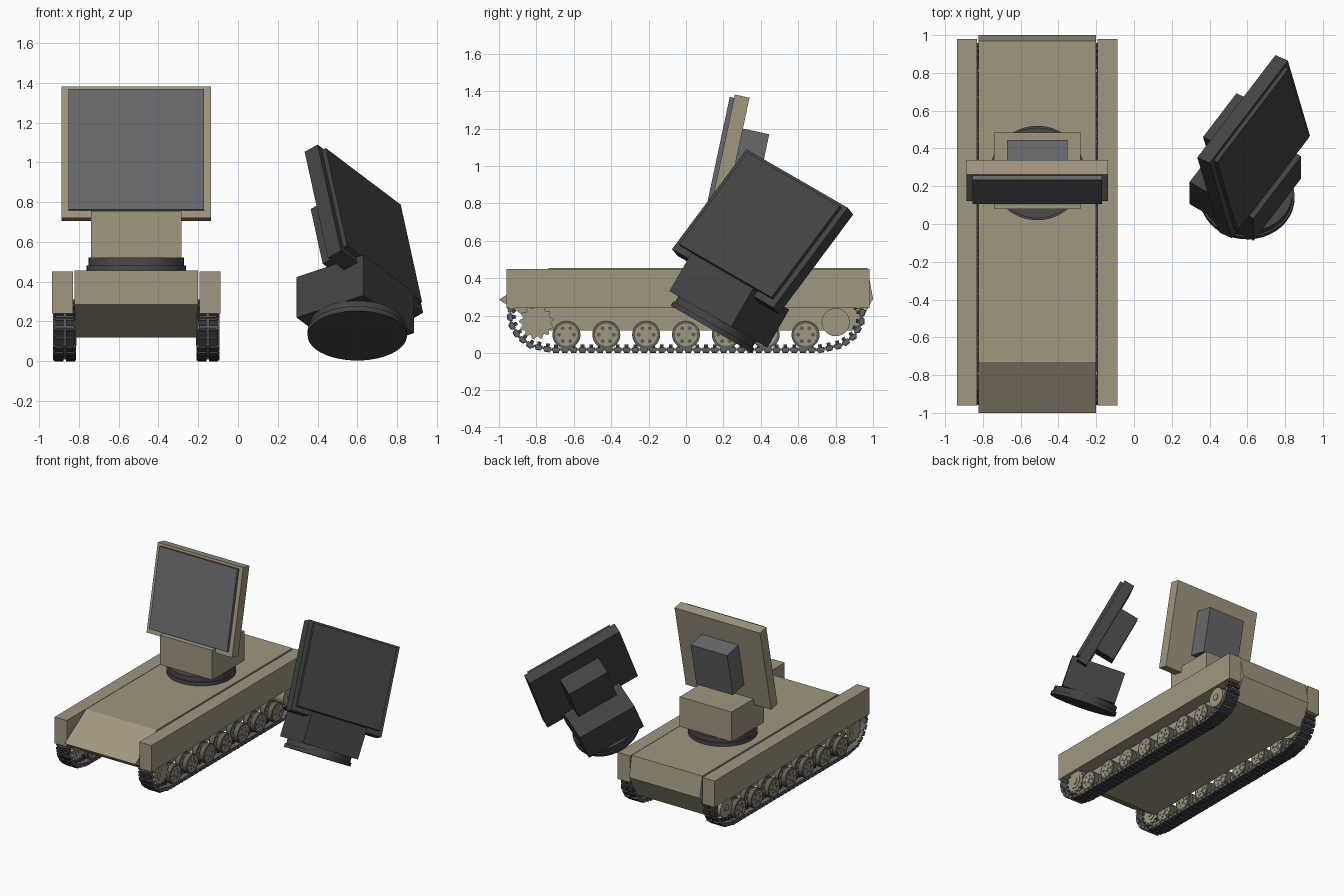
import bpy, bmesh, math
from mathutils import Matrix, Vector

old = bpy.data.objects.get("Cube")
if old:
    bpy.data.objects.remove(old, do_unlink=True)


def material(name, r, g, b):
    m = bpy.data.materials.new(name)
    m.use_nodes = True
    m.diffuse_color = (r, g, b, 1)
    m.node_tree.nodes["Principled BSDF"].inputs["Base Color"].default_value = (r, g, b, 1)
    return m


TAN = material("tan paint", .35, .31, .215)
SCREEN = material("screen grey", .14, .14, .15)
RING = material("ring grey", .07, .07, .077)
CHAR = material("charred metal", .055, .055, .055)
TYRE = material("dark olive rubber", .12, .115, .09)
PAD = material("track pad", .04, .042, .048)
STEEL = material("track steel", .13, .13, .14)

I = Matrix.Identity(4)
CX = -.512  # vehicle centre line


def finish(name, bm, mats, smooth=False):
    bmesh.ops.recalc_face_normals(bm, faces=bm.faces)
    me = bpy.data.meshes.new(name)
    bm.to_mesh(me)
    bm.free()
    for m in mats:
        me.materials.append(m)
    ob = bpy.data.objects.new(name, me)
    bpy.context.collection.objects.link(ob)
    if smooth:
        bpy.ops.object.select_all(action='DESELECT')
        ob.select_set(True)
        bpy.context.view_layer.objects.active = ob
        bpy.ops.object.shade_smooth_by_angle(angle=math.radians(30))
    return ob


def paint(verts, idx):
    for f in {f for v in verts for f in v.link_faces}:
        f.material_index = idx


def add_box(bm, lo, hi, M=I, idx=0):
    lo, hi = Vector(lo), Vector(hi)
    T = M @ Matrix.Translation((lo + hi) / 2) @ Matrix.Diagonal((*(hi - lo), 1))
    paint(bmesh.ops.create_cube(bm, size=1, matrix=T)["verts"], idx)


def add_cyl(bm, r, depth, M=I, seg=32, idx=0):
    res = bmesh.ops.create_cone(bm, cap_ends=True, segments=seg, radius1=r,
                                radius2=r, depth=depth, matrix=M)
    paint(res["verts"], idx)


def box(name, lo, hi, mat, M=I):
    bm = bmesh.new()
    add_box(bm, lo, hi, M)
    return finish(name, bm, [mat])


def prism(bm, profile, x0, x1):
    """Extrude a (y, z) outline along x."""
    face = bm.faces.new([bm.verts.new((x0, y, z)) for y, z in profile])
    ext = bmesh.ops.extrude_face_region(bm, geom=[face])["geom"]
    bmesh.ops.translate(bm, vec=(x1 - x0, 0, 0),
                        verts=[g for g in ext if isinstance(g, bmesh.types.BMVert)])


# Hull with sloped nose and tail
bm = bmesh.new()
prism(bm, [(-1, .285), (-.73, .455), (.97, .455), (1, .29), (.91, .12), (-.74, .12)],
      CX - .31, CX + .31)
finish("hull", bm, [TAN])


# Radar head: origin at the base of its turning ring, facing -y
def radar(prefix, M, paint_mat, ring_mat, screen_mat):
    bm = bmesh.new()
    add_cyl(bm, .25, .027, M @ Matrix.Translation((0, 0, .0135)), 40)
    add_cyl(bm, .24, .042, M @ Matrix.Translation((0, 0, .045)), 40)
    finish(prefix + "turning_ring", bm, [ring_mat], True)
    box(prefix + "pedestal", (-.228, -.19, .064), (.228, .215, .3), paint_mat, M)
    P = M @ Matrix.Translation((0, -.04, .588)) @ Matrix.Rotation(math.radians(-12), 4, 'X')
    box(prefix + "panel_frame", (-.375, -.04, -.338), (.375, .04, .338), paint_mat, P)
    box(prefix + "panel_screen", (-.342, -.064, -.3), (.342, -.04, .32), screen_mat, P)
    box(prefix + "panel_rear_box", (-.16, .04, -.18), (.16, .184, .169), screen_mat, P)


radar("radar_", Matrix.Translation((CX, .27, .455)), TAN, RING, SCREEN)
fallen = (Matrix.Translation((.6, .135, .128)) @ Matrix.Rotation(math.radians(-30), 4, 'X')
          @ Matrix.Rotation(math.radians(56.5), 4, 'Z'))
radar("wrecked_radar_", fallen, CHAR, CHAR, CHAR)


# Closed track path, resampled to even links
def track_frames(pitch):
    half = [(.72, .02), (.83, .043), (.895, .09), (.935, .16), (.94, .23), (.88, .29)]
    pts = [Vector((0, y, z)) for y, z in half] + [Vector((0, -y, z)) for y, z in half[::-1]]
    segs = list(zip(pts, pts[1:] + pts[:1]))
    total = sum((b - a).length for a, b in segs)
    count = round(total / pitch)
    step, pos, out = total / count, 0, []
    for a, b in segs:
        length, d = (b - a).length, (b - a).normalized()
        while pos < length - 1e-6:
            out.append((a + d * pos, d))
            pos += step
        pos -= length
    return out, step


def build_track(name, cx):
    bm = bmesh.new()
    frames, step = track_frames(.047)
    for p, d in frames:
        inward = Vector((1, 0, 0)).cross(d)
        R = Matrix((Vector((1, 0, 0)), d, inward)).transposed().to_4x4()
        M = Matrix.Translation(p + Vector((cx, 0, 0))) @ R
        add_box(bm, (-.045, -step * .52, -.006), (.045, step * .52, .005), M, 1)
        for s in (-1, 1):
            add_box(bm, (s * .029 - .023, -.015, -.019), (s * .029 + .023, .015, .004), M)
            add_box(bm, (s * .053 - .005, -.019, -.012), (s * .053 + .005, .019, .01), M, 1)
        add_box(bm, (-.007, -.01, 0), (.007, .01, .027), M)
    finish(name, bm, [PAD, STEEL])


SIDEWAYS = Matrix.Rotation(math.pi / 2, 4, 'Y')


def at(x, y, z):
    return Matrix.Translation((x, y, z)) @ SIDEWAYS


# Road wheel: paired tyres, painted discs, lightening holes, hub
def road_wheel(name, cx, y):
    bm = bmesh.new()
    z = .098
    add_cyl(bm, .03, .08, at(cx, y, z), 16)
    for s in (-1, 1):
        x = cx + s * .032
        add_cyl(bm, .075, .038, at(x, y, z), 28, 1)
        add_cyl(bm, .06, .042, at(x, y, z), 28)
        add_cyl(bm, .02, .054, at(x, y, z), 12)
        for k in range(6):
            a = k * math.tau / 6
            add_cyl(bm, .011, .045, at(x, y + .04 * math.cos(a), z + .04 * math.sin(a)), 10, 1)
    finish(name, bm, [TAN, TYRE], True)


# Toothed drive sprocket
def sprocket(name, cx, y, z):
    bm = bmesh.new()
    teeth = 13
    outline = []
    for k in range(teeth * 4):
        a = math.tau * k / (teeth * 4)
        r = .092 if k % 4 in (1, 2) else .077
        outline.append((y + r * math.cos(a), z + r * math.sin(a)))
    for s in (-1, 1):
        prism(bm, outline, cx + s * .028 - .012, cx + s * .028 + .012)
    add_cyl(bm, .055, .09, at(cx, y, z), 24)
    add_cyl(bm, .028, .1, at(cx, y, z), 16)
    finish(name, bm, [TAN])


# Smooth rear idler
def idler(name, cx, y, z):
    bm = bmesh.new()
    add_cyl(bm, .075, .085, at(cx, y, z), 28)
    add_cyl(bm, .025, .1, at(cx, y, z), 16)
    finish(name, bm, [TAN], True)


# Running gear and side boxes, mirrored about the centre line
for side, s in (("left", 1), ("right", -1)):
    inner, outer = CX + s * .318, CX + s * .425
    box(side + "_side_box", (min(inner, outer), -.96, .24), (max(inner, outer), .98, .45), TAN)
    tx = CX + s * .36
    build_track(side + "_track", tx)
    sprocket(side + "_drive_sprocket", tx, -.8, .165)
    idler(side + "_idler", tx, .8, .165)
    for i in range(7):
        road_wheel(f"{side}_road_wheel_{i + 1}", tx, (i - 3) * .213)
